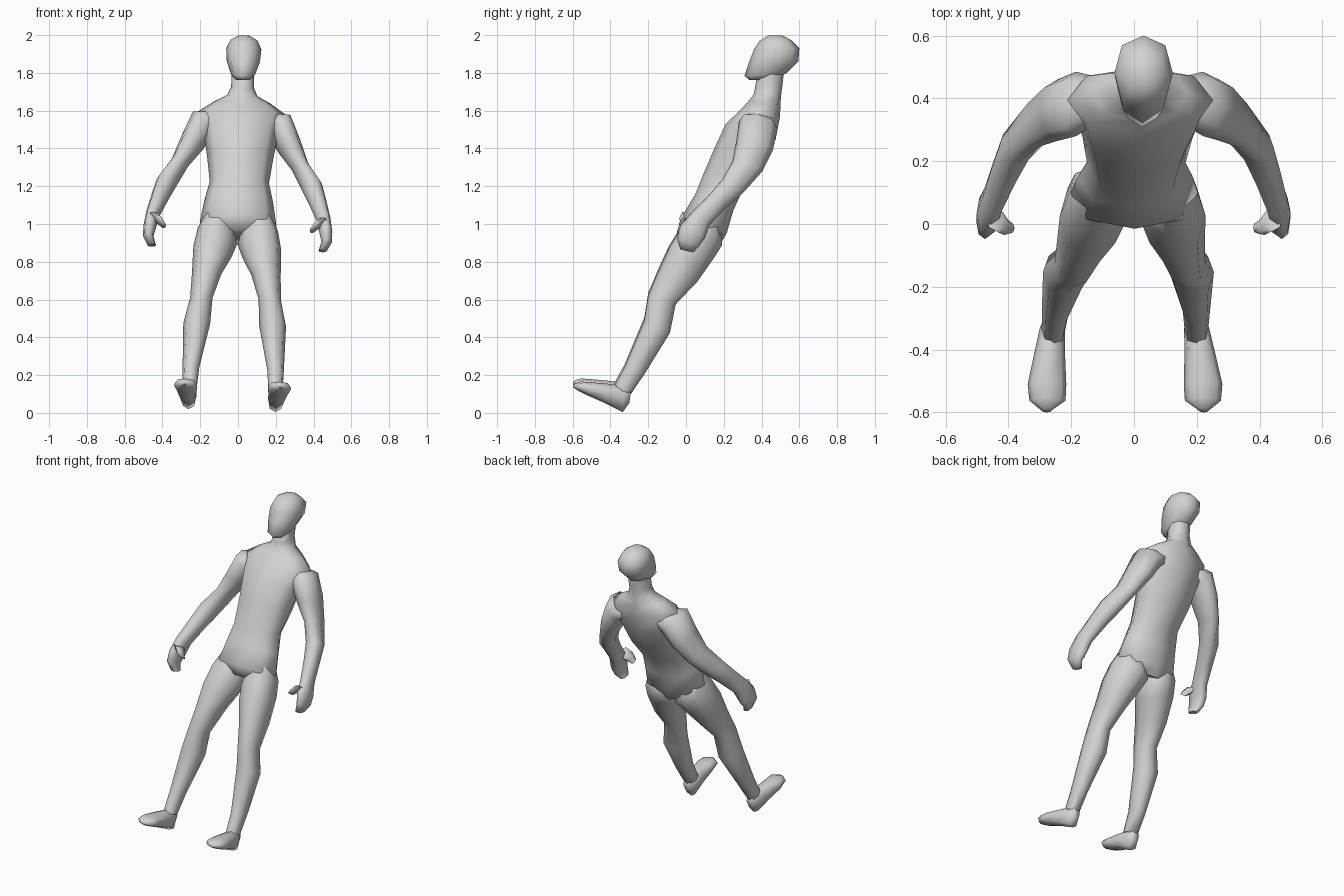
import bpy, bmesh, math

grey = bpy.data.materials.new("light_grey")
grey.diffuse_color = (0.65, 0.65, 0.65, 1)

LEAN = 0.033   # slight sideways roll of the whole figure
SIDES = 8


def ring(x0, x1, yf, zf, yb, zb, tilt=0.0):
    """Closed section between side limits x0..x1 and front / back points."""
    cx, rx = (x0 + x1) / 2, (x1 - x0) / 2
    cy, cz, ry, rz = (yf + yb) / 2, (zf + zb) / 2, (yb - yf) / 2, (zb - zf) / 2
    pts = []
    for k in range(SIDES):
        a = 2 * math.pi * k / SIDES
        c, s = math.cos(a), math.sin(a)
        f = 1.05 if k % 2 else 1.0
        pts.append((cx + rx * c * f, cy + ry * s * f, cz + rz * s * f + tilt * rx * c * f))
    return pts


def loft(name, sections, side=1):
    bm = bmesh.new()
    rows = []
    for sec in sections:
        row = []
        for x, y, z in ring(*sec):
            x *= side
            row.append(bm.verts.new((x + LEAN * (z - 1), y, z - LEAN * x)))
        rows.append(row)
    for a, b in zip(rows, rows[1:]):
        for i in range(SIDES):
            j = (i + 1) % SIDES
            bm.faces.new((a[i], a[j], b[j], b[i]))
    for row in (rows[0], rows[-1]):
        bm.faces.new(row)
    bmesh.ops.recalc_face_normals(bm, faces=bm.faces)
    me = bpy.data.meshes.new(name)
    bm.to_mesh(me)
    bm.free()
    me.materials.append(grey)
    ob = bpy.data.objects.new(name, me)
    bpy.context.collection.objects.link(ob)
    bpy.context.view_layer.objects.active = ob
    ob.select_set(True)
    bpy.ops.object.shade_smooth_by_angle(angle=math.radians(75))
    ob.select_set(False)


def centred(rows):
    return [(-w, w, *rest) for w, *rest in rows]


# torso and neck, crotch upward
loft("torso", centred([
    (.10, .00, .975, .18, .89),
    (.203, -.015, 1.05, .215, .95),
    (.183, .05, 1.16, .25, 1.07),
    (.157, .09, 1.26, .30, 1.18),
    (.175, .15, 1.40, .40, 1.30),
    (.20, .21, 1.53, .475, 1.45),
    (.232, .29, 1.605, .498, 1.57),
    (.15, .33, 1.65, .50, 1.635),
    (.08, .358, 1.685, .503, 1.675),
    (.06, .365, 1.72, .51, 1.73),
    (.06, .38, 1.80, .52, 1.82)]))

# head, jaw upward
loft("head", centred([
    (.04, .335, 1.762, .46, 1.765),
    (.064, .310, 1.785, .535, 1.80),
    (.088, .335, 1.86, .595, 1.86),
    (.093, .36, 1.925, .60, 1.93),
    (.072, .39, 1.97, .555, 1.975),
    (.03, .435, 1.997, .51, 1.998)]))

for side, tag in ((-1, "left"), (1, "right")):
    # leg, hip to ankle
    loft(tag + "_leg", [
        (.02, .175, .03, 1.06, .19, .99, .3),
        (.003, .212, -.035, .97, .19, .89, .4),
        (.028, .232, -.09, .88, .145, .82, .25),
        (.08, .235, -.145, .76, .06, .70),
        (.122, .24, -.20, .63, -.055, .58),
        (.13, .272, -.22, .50, -.085, .43),
        (.18, .268, -.325, .25, -.215, .22),
        (.19, .265, -.385, .14, -.29, .11)], side)
    # foot, heel to toe
    loft(tag + "_foot", [
        (.205, .255, -.29, .13, -.30, .06),
        (.19, .27, -.33, .15, -.335, .012),
        (.19, .29, -.41, .162, -.43, .06),
        (.187, .31, -.50, .17, -.52, .10),
        (.19, .305, -.555, .174, -.57, .125),
        (.235, .265, -.588, .165, -.60, .145)], side)
    # arm, collar to fingertips
    loft(tag + "_arm", [
        (.06, .14, .36, 1.57, .46, 1.55, .8),
        (.145, .258, .28, 1.55, .485, 1.51, 1.0),
        (.20, .315, .265, 1.44, .46, 1.40, .6),
        (.275, .36, .245, 1.34, .405, 1.29, .5),
        (.33, .437, .19, 1.245, .30, 1.175, .3),
        (.372, .462, .115, 1.16, .215, 1.10, .3),
        (.415, .487, .025, 1.07, .125, 1.01, .3),
        (.43, .50, -.03, 1.01, .10, .94),
        (.445, .50, -.048, .94, .07, .90),
        (.43, .475, -.03, .88, .04, .865)], side)
    # thumb
    loft(tag + "_thumb", [
        (.42, .47, -.02, 1.05, .06, 1.01),
        (.395, .435, -.035, 1.02, .02, .985),
        (.38, .405, -.03, .99, .005, .965)], side)
